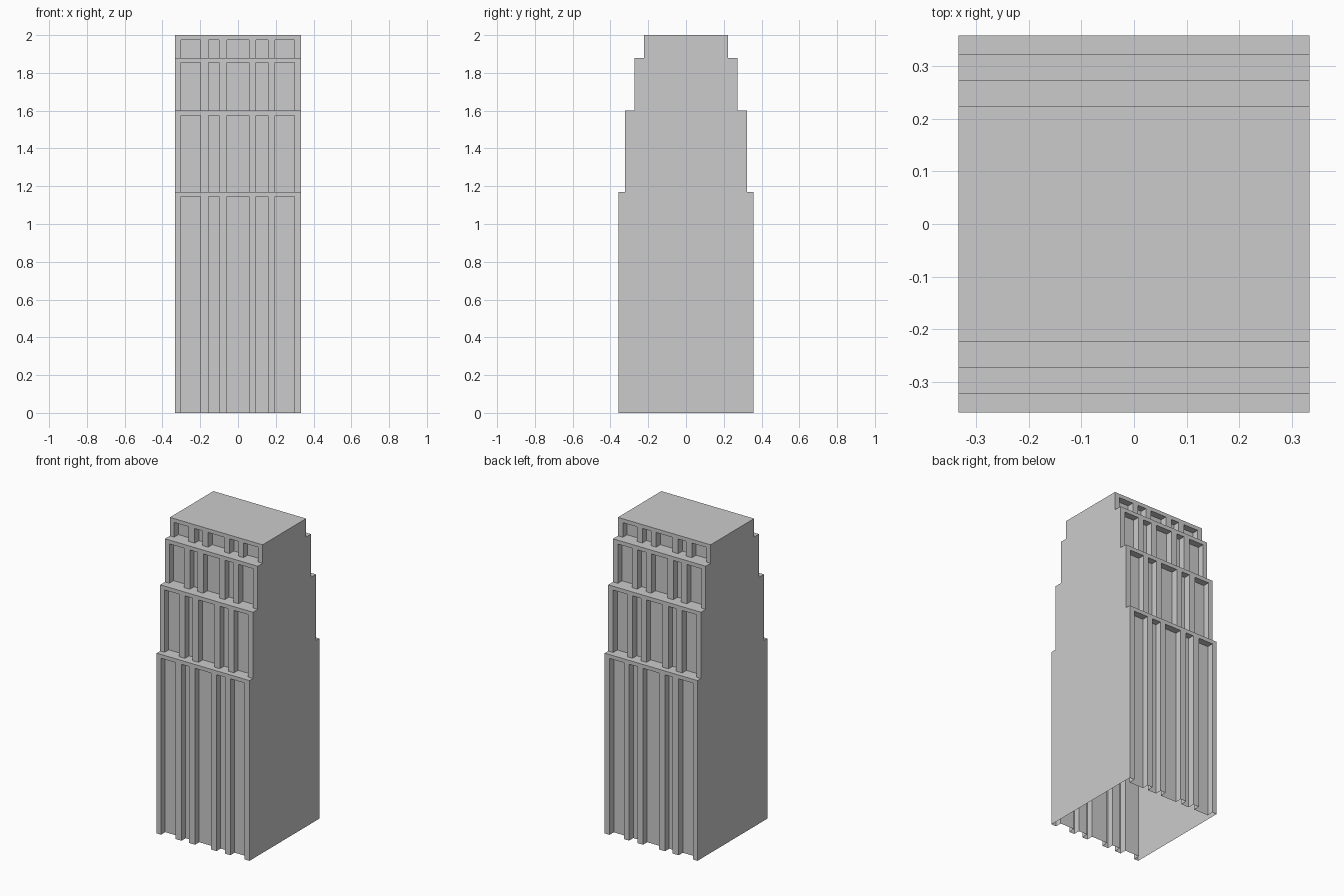
import bpy
import bmesh

if "Cube" in bpy.data.objects:
    bpy.data.objects.remove(bpy.data.objects["Cube"])

HALF_W = 0.333      # half width in x
DEPTH = 0.043       # how far the window bays are set back
RIM = 0.025         # height of the lintel above the bays

# Tiers: bottom z, top z, half depth in y
TIERS = [(0.0, 1.17, 0.358), (1.17, 1.60, 0.322),
         (1.60, 1.88, 0.273), (1.88, 2.0, 0.223)]

# Strip edges across the front: pier, bay, pier, bay ... pier
XS = [-HALF_W, -0.302, -0.198, -0.155, -0.100, -0.058,
      0.058, 0.096, 0.158, 0.196, 0.298, HALF_W]

bm = bmesh.new()


def face(*pts):
    bm.faces.new([bm.verts.new(p) for p in pts])


def strip(x0, x1, path):
    """Sweep a (y, z) polyline from x0 to x1."""
    for (ya, za), (yb, zb) in zip(path, path[1:]):
        face((x0, ya, za), (x1, ya, za), (x1, yb, zb), (x0, yb, zb))


# Front and back facades, tier by tier
for s in (-1, 1):
    for k, (z0, z1, y) in enumerate(TIERS):
        zl = z1 - RIM
        y_out, y_in = s * y, s * (y - DEPTH)
        y_next = s * TIERS[k + 1][2] if k < 3 else 0.0
        for i, (x0, x1) in enumerate(zip(XS, XS[1:])):
            # lintel and ledge (or roof)
            strip(x0, x1, [(y_out, zl), (y_out, z1), (y_next, z1)])
            if i % 2 == 0:
                strip(x0, x1, [(y_out, z0), (y_out, zl)])
                continue
            # recessed bay with its soffit and jambs
            strip(x0, x1, [(y_in, z0), (y_in, zl), (y_out, zl)])
            if k:
                strip(x0, x1, [(y_out, z0), (y_in, z0)])
            for x in (x0, x1):
                face((x, y_out, z0), (x, y_in, z0), (x, y_in, zl), (x, y_out, zl))

# Plain stepped side walls
half = [(y, z) for z0, z1, y in TIERS for z in (z0, z1 - RIM, z1)]
outline = half + [(0.0, 2.0)] + [(-y, z) for y, z in reversed(half)]
for x in (-HALF_W, HALF_W):
    face(*[(x, y, z) for y, z in outline])

# Weld into one shell, open underneath
bmesh.ops.remove_doubles(bm, verts=bm.verts[:], dist=0.0005)
bmesh.ops.recalc_face_normals(bm, faces=bm.faces[:])
roof = max(bm.faces, key=lambda f: f.calc_center_median().z)
if roof.normal.z < 0:
    bmesh.ops.reverse_faces(bm, faces=bm.faces[:])

mesh = bpy.data.meshes.new("stepped_tower")
bm.to_mesh(mesh)
bm.free()
tower = bpy.data.objects.new("stepped_tower", mesh)
bpy.context.collection.objects.link(tower)
